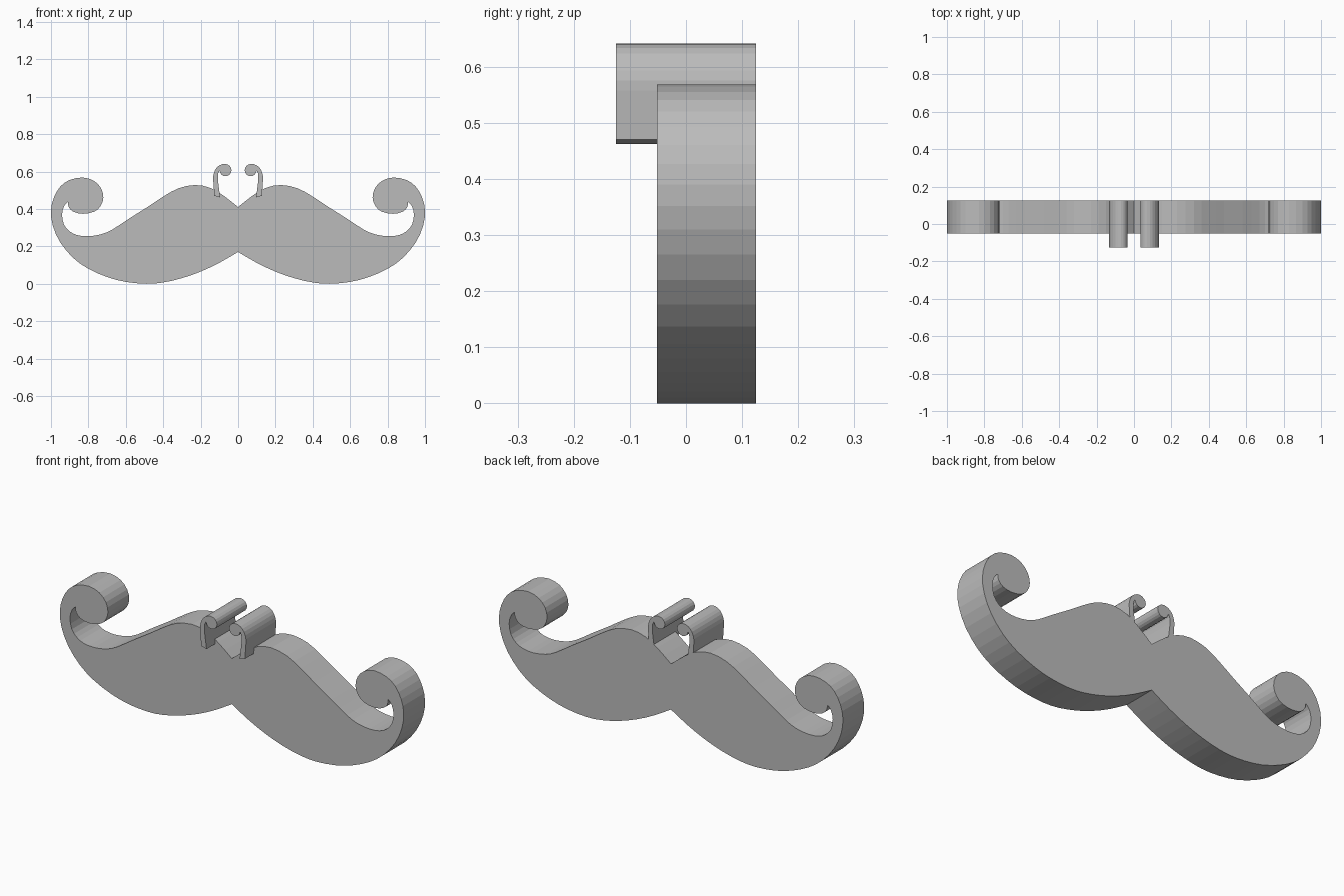
import bpy
import bmesh
from mathutils import Vector

cube = bpy.data.objects.get("Cube")
if cube:
    bpy.data.objects.remove(cube)

grey = bpy.data.materials.new("plain grey")
grey.use_nodes = True
grey.diffuse_color = (0.5, 0.5, 0.5, 1)
grey.node_tree.nodes["Principled BSDF"].inputs["Base Color"].default_value = (0.5, 0.5, 0.5, 1)


def smooth_path(points, steps=2):
    """Catmull-Rom path through the points, with free ends."""
    p = [Vector(q) for q in points]
    p = [2 * p[0] - p[1]] + p + [2 * p[-1] - p[-2]]
    path = []
    for a, b, c, d in zip(p, p[1:], p[2:], p[3:]):
        for i in range(steps):
            t = i / steps
            path.append(0.5 * (2 * b + (c - a) * t + (2 * a - 5 * b + 4 * c - d) * t * t
                               + (3 * b - a - 3 * c + d) * t ** 3))
    return path + [p[-2]]


def flipped(outline):
    return [Vector((-p.x, p.y)) for p in reversed(outline)]


def extrude(name, outline, front, back):
    """Solid slab from an x-z outline running counter-clockwise seen from the front."""
    bm = bmesh.new()
    face = bm.faces.new([bm.verts.new((p.x, front, p.y)) for p in outline])
    made = bmesh.ops.extrude_face_region(bm, geom=[face], use_keep_orig=True)["geom"]
    moved = [v for v in made if isinstance(v, bmesh.types.BMVert)]
    bmesh.ops.translate(bm, verts=moved, vec=(0, back - front, 0))
    bmesh.ops.recalc_face_normals(bm, faces=bm.faces)
    mesh = bpy.data.meshes.new(name)
    bm.to_mesh(mesh)
    bm.free()
    mesh.materials.append(grey)
    obj = bpy.data.objects.new(name, mesh)
    bpy.context.collection.objects.link(obj)


# Moustache: lower edge and curl up to the curl's tip
lower = smooth_path([
    (0, .17), (.1, .112), (.2, .065), (.3, .03), (.4, .007), (.49, 0), (.6, .01),
    (.7, .036), (.8, .08), (.88, .137), (.95, .22), (.99, .31), (1, .39), (.985, .46),
    (.95, .52), (.9, .555), (.83, .568), (.77, .55), (.732, .51), (.72, .46),
    (.735, .415), (.77, .385), (.83, .374), (.88, .385), (.905, .41), (.91, .438)])
# Inside of the curl and the upper edge back to the middle
upper = smooth_path([
    (.91, .438), (.93, .415), (.941, .37), (.93, .315), (.9, .28), (.86, .26), (.8, .254),
    (.73, .265), (.67, .291), (.58, .35), (.48, .413), (.4, .466), (.32, .51), (.23, .528),
    (.15, .513), (.08, .473), (0, .41)])
half = lower + upper[1:]
extrude("moustache", half + flipped(half)[1:-1], -.052, .125)

# Nose clips: a thin stem that hooks inwards to a rounded bead
clip = [Vector((.096, .462)), Vector((.127, .47))] + smooth_path([
    (.132, .54), (.133, .575), (.122, .61), (.1, .633), (.07, .641), (.045, .63),
    (.035, .607), (.045, .584), (.067, .575), (.09, .584), (.099, .606)]) + smooth_path([
    (.106, .59), (.108, .56), (.105, .53)])
extrude("left_nose_clip", clip, -.125, .125)
extrude("right_nose_clip", flipped(clip), -.125, .125)
